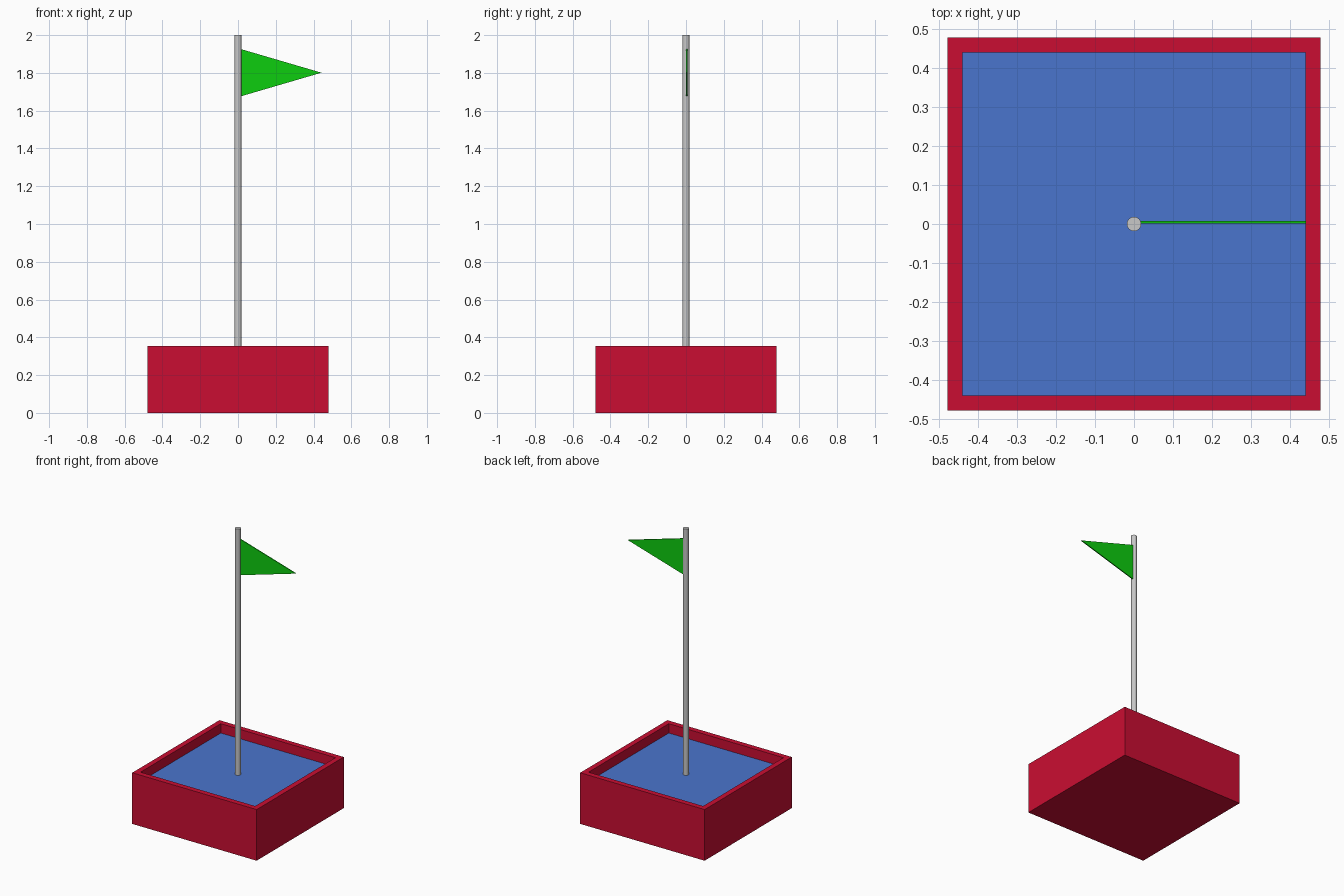
import bpy, bmesh

cube = bpy.data.objects.get("Cube")
if cube:
    bpy.data.objects.remove(cube, do_unlink=True)


def material(name, rgb):
    """Flat material from 0-255 sRGB values, stored as linear."""
    lin = [c / 255 / 12.92 if c / 255 <= 0.04045 else ((c / 255 + 0.055) / 1.055) ** 2.4 for c in rgb]
    mat = bpy.data.materials.new(name)
    mat.use_nodes = True
    mat.diffuse_color = (*lin, 1)
    bsdf = next(n for n in mat.node_tree.nodes if n.type == 'BSDF_PRINCIPLED')
    bsdf.inputs["Base Color"].default_value = (*lin, 1)
    return mat


def add_object(name, bm, *mats):
    bmesh.ops.recalc_face_normals(bm, faces=bm.faces[:])
    mesh = bpy.data.meshes.new(name)
    bm.to_mesh(mesh)
    bm.free()
    for mat in mats:
        mesh.materials.append(mat)
    obj = bpy.data.objects.new(name, mesh)
    bpy.context.collection.objects.link(obj)
    return obj


red = material("crimson red", (202, 13, 50))
blue = material("water blue", (74, 117, 205))
grey = material("pole grey", (200, 200, 200))
green = material("flag green", (13, 205, 15))

HALF, HEIGHT = 0.478, 0.355
RIM, FLOOR = 0.053, 0.29
RADIUS = 0.0185

# Square basin: box with an inset top sunk down to the blue floor
bm = bmesh.new()
bmesh.ops.create_cube(bm, size=1)
for v in bm.verts:
    v.co = (v.co.x * 2 * HALF, v.co.y * 2 * HALF, (v.co.z + 0.5) * HEIGHT)
top = max(bm.faces, key=lambda f: f.calc_center_median().z)
bmesh.ops.inset_region(bm, faces=[top], thickness=RIM)
floor = bmesh.ops.extrude_discrete_faces(bm, faces=[top])["faces"][0]
for v in floor.verts:
    v.co.z = FLOOR
floor.material_index = 1
add_object("basin", bm, red, blue)

# Pole standing on the floor
bm = bmesh.new()
bmesh.ops.create_cone(bm, cap_ends=True, segments=16, radius1=RADIUS, radius2=RADIUS, depth=2 - FLOOR)
bmesh.ops.translate(bm, verts=bm.verts, vec=(0, 0, (2 + FLOOR) / 2))
add_object("pole", bm, grey)

# Thin triangular pennant
bm = bmesh.new()
outline = [(0.015, 1.926), (0.015, 1.676), (0.442, 1.801)]
face = bm.faces.new([bm.verts.new((x, 0.001, z)) for x, z in outline])
side = bmesh.ops.extrude_face_region(bm, geom=[face])["geom"]
bmesh.ops.translate(bm, vec=(0, 0.007, 0), verts=[g for g in side if isinstance(g, bmesh.types.BMVert)])
add_object("pennant", bm, green)
